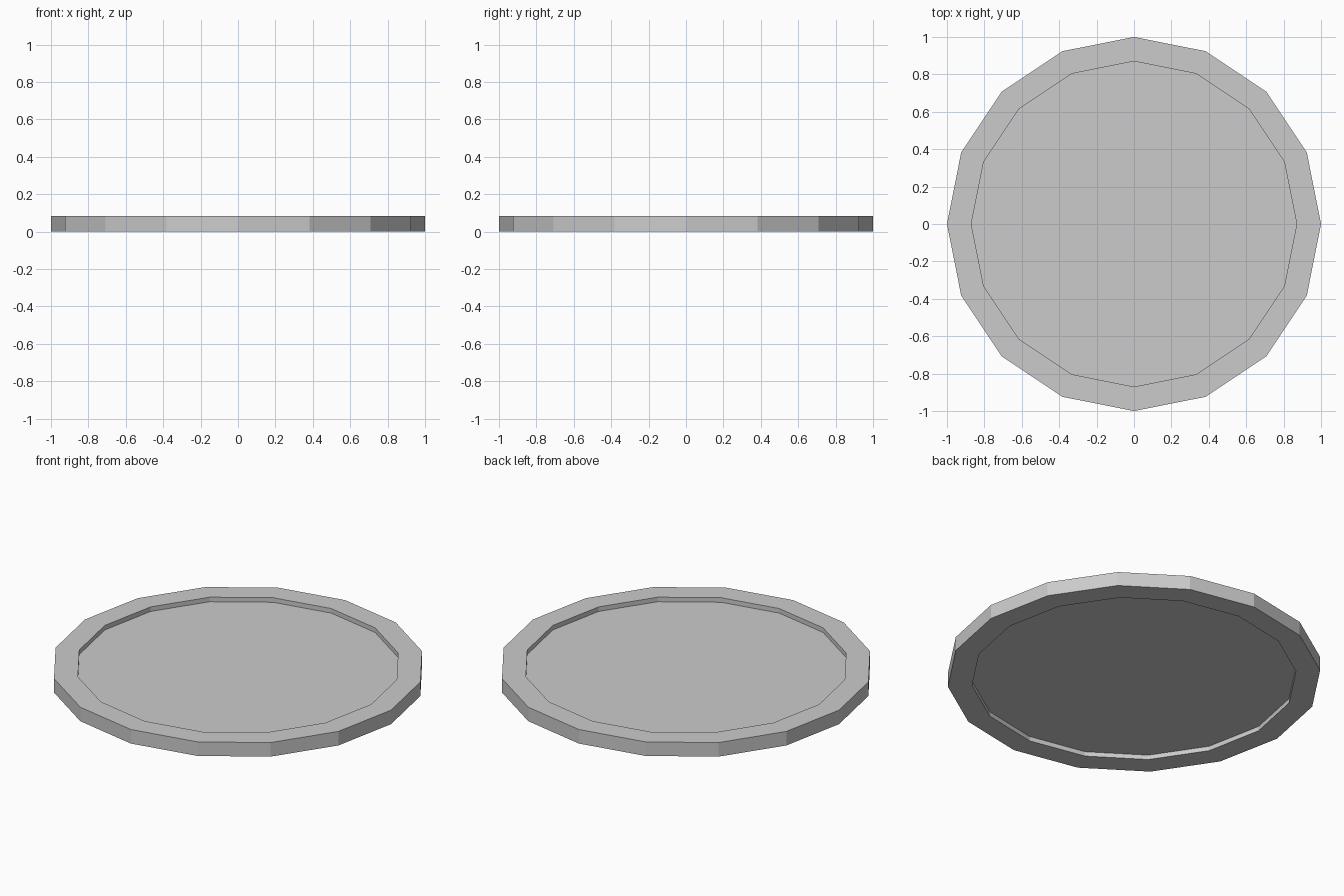
import bpy, bmesh
from math import cos, sin, tau

if "Cube" in bpy.data.objects:
    bpy.data.objects.remove(bpy.data.objects["Cube"])

SIDES = 16
R_OUT, R_IN = 1.0, 0.87
HEIGHT, RECESS = 0.083, 0.027

bm = bmesh.new()


def ring(radius, z):
    return [bm.verts.new((radius * cos(tau * i / SIDES), radius * sin(tau * i / SIDES), z))
            for i in range(SIDES)]


# Profile from the lower recess, around the rim, to the upper recess
profile = [(R_IN, RECESS), (R_IN, 0), (R_OUT, 0),
           (R_OUT, HEIGHT), (R_IN, HEIGHT), (R_IN, HEIGHT - RECESS)]
rings = [ring(r, z) for r, z in profile]

for a, b in zip(rings, rings[1:]):
    for i in range(SIDES):
        j = (i + 1) % SIDES
        bm.faces.new((a[i], a[j], b[j], b[i]))

# Recessed floors, below and above
bm.faces.new(rings[0][::-1])
bm.faces.new(rings[-1])
bmesh.ops.recalc_face_normals(bm, faces=bm.faces)

mesh = bpy.data.meshes.new("rimmed_disc")
bm.to_mesh(mesh)
bm.free()
bpy.context.collection.objects.link(bpy.data.objects.new("rimmed_disc", mesh))
